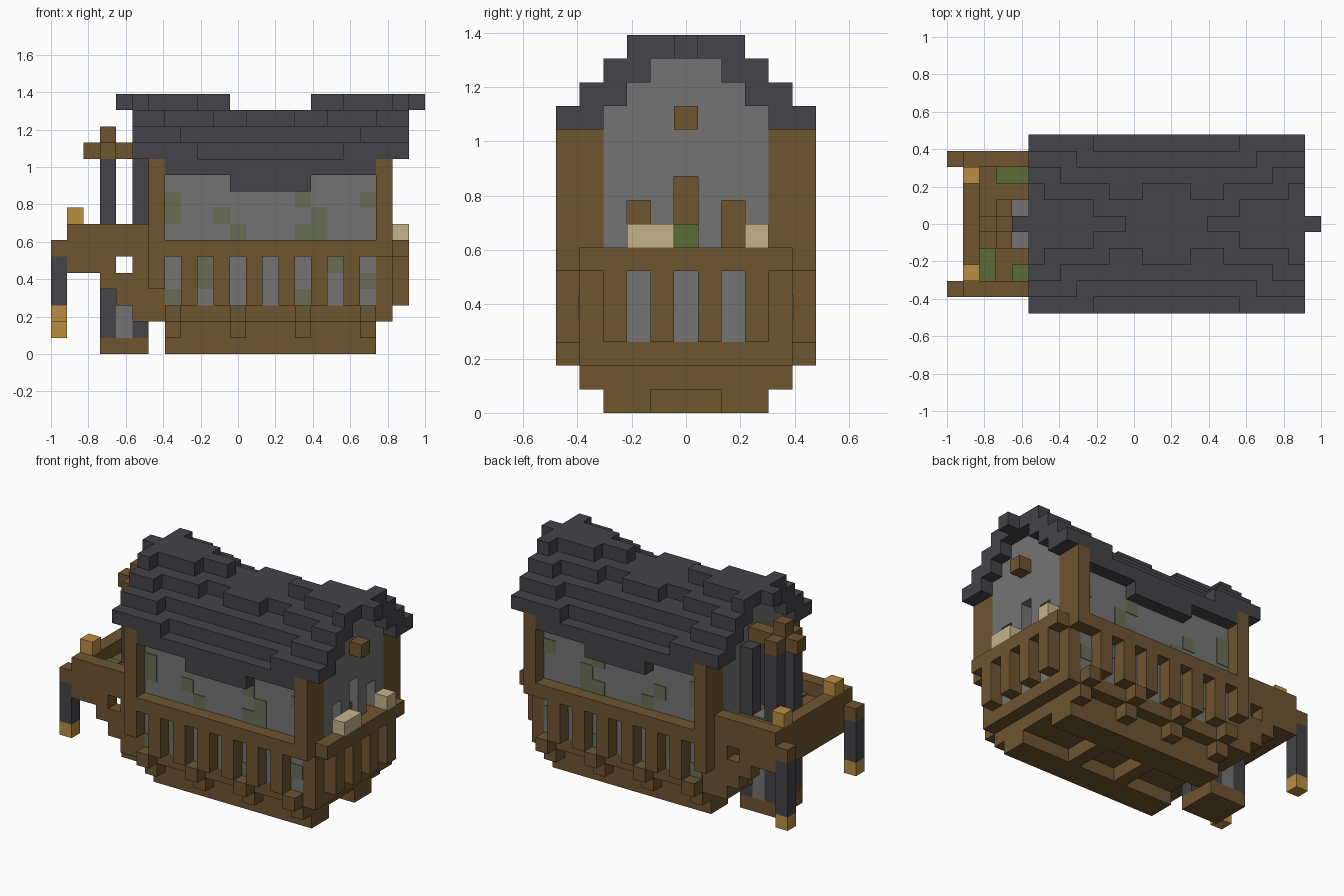
import bpy
import bmesh

UNIT = 2 / 23          # one block
DEPTH = 11             # blocks across y
ROOF_MIRROR = 27       # house is symmetric along x: x -> 27 - x

if "Cube" in bpy.data.objects:
    bpy.data.objects.remove(bpy.data.objects["Cube"], do_unlink=True)


def make_material(name, rgb):
    mat = bpy.data.materials.new(name)
    mat.use_nodes = True
    colour = (*rgb, 1)
    mat.diffuse_color = colour
    bsdf = mat.node_tree.nodes["Principled BSDF"]
    bsdf.inputs["Base Color"].default_value = colour
    bsdf.inputs["Roughness"].default_value = 0.9
    return mat


wood = make_material("brown wood", (0.158, 0.09, 0.03))
slate = make_material("dark slate", (0.058, 0.056, 0.065))
stone = make_material("grey stone", (0.175, 0.175, 0.175))
moss = make_material("mossy stone", (0.135, 0.155, 0.09))
leaf = make_material("green leaves", (0.1, 0.145, 0.036))
gold = make_material("golden lamp", (0.49, 0.27, 0.055))
sand = make_material("pale sand", (0.56, 0.45, 0.26))


def flip_y(box):
    x, y, z = box
    return (x, (DEPTH - y[1], DEPTH - y[0]), z)


def flip_x(box):
    x, y, z = box
    return ((ROOF_MIRROR - x[1], ROOF_MIRROR - x[0]), y, z)


def build(name, mat, boxes, both_sides=False, both_ends=False):
    """Make one object out of blocks given as (x, y, z) ranges in units."""
    if both_sides:
        boxes = boxes + [flip_y(b) for b in boxes]
    if both_ends:
        boxes = boxes + [flip_x(b) for b in boxes]
    bm = bmesh.new()
    for box in sorted(set(boxes)):
        cube = bmesh.ops.create_cube(bm, size=1)
        for v in cube["verts"]:
            p = [box[i][0 if v.co[i] < 0 else 1] for i in range(3)]
            v.co = (p[0] * UNIT - 1, (p[1] - DEPTH / 2) * UNIT, p[2] * UNIT)
    mesh = bpy.data.meshes.new(name)
    bm.to_mesh(mesh)
    bm.free()
    mesh.materials.append(mat)
    obj = bpy.data.objects.new(name, mesh)
    bpy.context.collection.objects.link(obj)
    return obj


def one(i):
    return (i, i + 1)


# Underframe: keel rails, cross beams, floor and two stepped rows of joist ends
build("keel_rails", wood, [((7, 20), (2, 4), (0, 1))], both_sides=True)
build("keel_crossbeams", wood, [(one(x), (4, 7), (0, 1)) for x in (11, 15)])
build("lower_hull", wood, [((7, 20), (2, 9), (1, 2))])
build("floor", wood, [((5, 21), (1, 10), (2, 3))])
joists = range(7, 20, 4)
build("lower_joists", wood, [(one(x), (1, 10), (1, 2)) for x in joists])
build("upper_joists", wood, [(one(x), (0, 11), (2, 3)) for x in joists])

# Stone walls
build("long_walls", stone, [((7, 20), (1, 2), (3, 11.5))], both_sides=True)
build("lower_end_wall", stone, [((19, 21), (2, 9), (3, 6.5))])
build("inner_room", wood, [((8, 19), (2, 9), (3, 12))])

# Gables, flush with the corner posts; the right one has three window slots
end = (19, 21)
build("gable_tops", stone, [(end, (2, 9), (10, 13)), (end, (3, 8), (13, 14)),
                            (end, (4, 7), (14, 15))], both_ends=True)
build("left_gable_wall", stone, [((6, 8), (2, 9), (6, 10))])
piers = [(end, one(y), (6, 10)) for y in (2, 4, 6, 8)]
lintels = [(end, one(y), (9, 10)) for y in (3, 7)]
build("right_gable_wall", stone, piers + lintels)
build("window_plant", leaf, [((19, 20.5), one(5), (7, 8))])
build("gable_beam", wood, [((20, 22), one(5), (12, 13))])

# Moss patches as thin plates on the long walls
upper = [(7, 8), (7, 9), (10, 8), (11, 7), (15, 9), (15, 7), (16, 8), (16, 7), (19, 9)]
lower = [(7, 3), (9, 4), (9, 5), (15, 3), (17, 5), (19, 4)]
build("moss_patches", moss, [(one(x), (0.95, 1), one(z)) for x, z in upper + lower],
      both_sides=True)

# Corner posts and railings along the long sides, open below the rail corner
build("corner_posts", wood, [(one(x), (0, 2), (6, 12)) for x in (6, 20)], both_sides=True)
build("corner_post_feet", wood, [(one(x), (1, 2), (3, 6)) for x in (6, 20)],
      both_sides=True)
build("side_rails", wood, [((6, 21), (0, 1), (6, 7))], both_sides=True)
build("side_bars", wood, [(one(x), (0, 1), (3, 6)) for x in range(8, 20, 2)],
      both_sides=True)
build("left_corner_panels", wood, [((6, 7), (0, 1), (4, 6))], both_sides=True)

# Right-hand balcony
build("end_rail", wood, [((20, 22), (1, 10), (6, 7))])
build("end_bars", wood, [(one(21), one(y), (3, 6)) for y in (2, 4, 6, 8)])
build("sand_boxes", sand, [(one(21), (3, 5), (7, 8)), (one(21), (8, 9), (7, 8))])

# Stepped, sagging roof: half of one slope, mirrored both ways
roof = {
    0: [(5, 9, 12, 13), (7, 20, 11, 12), (11, 16, 10, 11)],
    1: [(5, 8, 12, 14), (8, 19, 11, 13)],
    2: [(5, 7, 13, 15), (7, 20, 13, 14), (8, 19, 12, 13)],
    3: [(5, 6, 14, 16), (6, 10, 14, 15), (12, 15, 14, 15), (8, 19, 13, 14)],
    4: [(5, 9, 15, 16), (9, 18, 14, 15)],
    5: [(4, 11, 15, 16), (11, 16, 14, 15)],
}
build("roof", slate, [((a, b), one(row), (c, d)) for row, parts in roof.items()
                      for a, b, c, d in parts], both_sides=True, both_ends=True)

# Left-hand porch: deck, rim, arms and stepped supports
build("porch_deck", wood, [((1, 7), (2, 9), (6, 7))])
build("porch_front", wood, [((1, 2), (2, 9), (5, 8))])
build("porch_sides", wood, [((0, 1), (1, 2), (6, 7)), ((1, 6), (1, 2), (6, 8)),
                            ((1, 4), (1, 2), (5, 6))], both_sides=True)
build("porch_brackets", wood, [((3 + i, 7), (1, 2), one(4 - i)) for i in range(3)],
      both_sides=True)
build("porch_back_wall", wood, [((5, 7), (1, 10), (3, 7))])
build("porch_plants", leaf, [((3, 5), (8, 9), (6.9, 7.1)), ((2, 3), (2, 4), (6.9, 7.1)),
                             ((4, 5), (2, 3), (6.9, 7.1))])

# Lamps standing on the rim and hanging from the arms
build("rim_lamps", gold, [((1, 2), (2, 3), (8, 9))], both_sides=True)
for side, y, drop in (("right", 1, 3), ("left", 9, 2)):
    build(side + "_lamp_pole", slate, [((0, 1), one(y), (drop, 6))])
    build(side + "_hanging_lamp", gold, [((0, 1), one(y), (drop - 1, drop))])

# Pillared chimney through the porch
build("chimney_base", wood, [((3, 6), (4, 7), (0, 1))])
build("chimney_core", stone, [((4, 5), (4, 7), (1, 4)), ((4, 5), (4, 7), (6.5, 7.1))])
build("chimney_pillars", slate, [(one(x), one(y), (1, 12)) for x in (3, 5) for y in (4, 6)])
build("chimney_cap", wood, [((2, 6), (5, 6), (12, 13)), ((3, 4), (4, 7), (12, 13)),
                            ((3, 4), (5, 6), (13, 14))])
